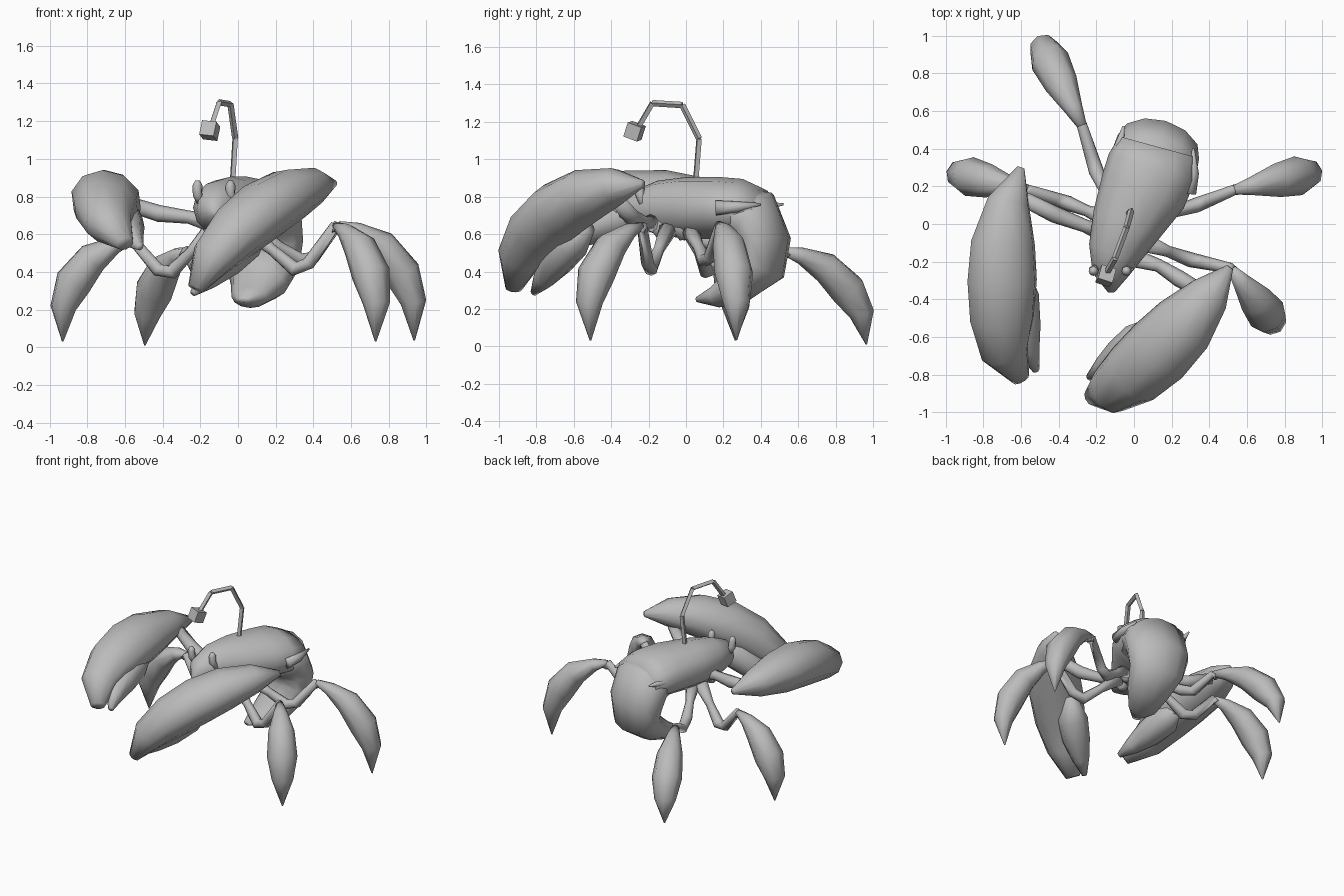
import bpy, bmesh, math
from mathutils import Vector

cube = bpy.data.objects.get("Cube")
if cube:
    bpy.data.objects.remove(cube, do_unlink=True)

grey = bpy.data.materials.new("shell grey")
grey.use_nodes = True
grey.diffuse_color = (0.5, 0.5, 0.5, 1)
grey.node_tree.nodes["Principled BSDF"].inputs["Base Color"].default_value = (0.5, 0.5, 0.5, 1)


def finish(name, bm, smooth=True):
    """Turn a bmesh into a coloured object."""
    bmesh.ops.recalc_face_normals(bm, faces=bm.faces)
    for f in bm.faces:
        f.smooth = smooth
    mesh = bpy.data.meshes.new(name)
    bm.to_mesh(mesh)
    bm.free()
    mesh.materials.append(grey)
    obj = bpy.data.objects.new(name, mesh)
    bpy.context.collection.objects.link(obj)
    return obj


def loft(name, points, widths, heights, side, sides=10, smooth=True):
    """Skin elliptical rings along a path; widths run along the side vector."""
    pts = [Vector(p) for p in points]
    bm = bmesh.new()
    rings = []
    for i, p in enumerate(pts):
        tangent = (pts[min(i + 1, len(pts) - 1)] - pts[max(i - 1, 0)]).normalized()
        lat = Vector(side)
        lat = (lat - tangent * lat.dot(tangent)).normalized()
        up = lat.cross(tangent)
        ring = []
        for k in range(sides):
            a = math.tau * k / sides
            ring.append(bm.verts.new(p + lat * math.cos(a) * widths[i] + up * math.sin(a) * heights[i]))
        rings.append(ring)
    for r, s in zip(rings, rings[1:]):
        for k in range(sides):
            n = (k + 1) % sides
            bm.faces.new((r[k], r[n], s[n], s[k]))
    bm.faces.new(rings[0])
    bm.faces.new(rings[-1])
    return finish(name, bm, smooth)


def tube(name, points, radii, sides=8, smooth=True):
    run = Vector(points[-1]) - Vector(points[0])
    side = Vector((-run.y, run.x, 0.02))
    return loft(name, points, radii, radii, side, sides, smooth)


# Carapace and the tail curled beneath it
across = (0.96, -0.28, 0)
loft("carapace",
     [(-.12, -.36, .71), (-.125, -.27, .73), (-.1, -.15, .74), (-.04, 0, .74),
      (.05, .18, .74), (.095, .3, .735), (.125, .41, .735)],
     [.02, .095, .145, .19, .235, .24, .21],
     [.02, .1, .145, .165, .165, .16, .11], across, 12)
loft("tail",
     [(.08, .2, .72), (.115, .36, .69), (.13, .41, .56), (.135, .4, .43),
      (.11, .285, .33), (.06, .16, .265), (.03, .06, .25)],
     [.2, .23, .225, .2, .155, .1, .03],
     [.13, .165, .145, .135, .1, .06, .015], across, 12)

# Pointed corners at the back edge of the shell
for name, s in (("right_shell_corner", -1), ("left_shell_corner", 1)):
    loft(name, [(.1 + s * .2, .22 - s * .06, .74), (.115 + s * .2, .33 - s * .06, .745),
                (.13 + s * .185, .46 - s * .06, .76)],
         [.03, .03, .006], [.04, .03, .006], across, 8)

# Eye stalks
for side, x in (("right", -.215), ("left", -.04)):
    tube(side + "_eye",
         [(x + .02, -.23, .76), (x, -.245, .81), (x, -.25, .86), (x, -.25, .885)],
         [.02, .026, .026, .012])

# Bent rod on the back, with a box hanging from its end
rod = [(-.03, .05, .86), (-.015, .07, 1.11), (-.04, -.02, 1.29),
       (-.1, -.18, 1.3), (-.14, -.25, 1.18)]
for i, (a, b) in enumerate(zip(rod, rod[1:])):
    tube("rod_segment_%d" % (i + 1), [a, b], [.017, .017], 4, False)
bm = bmesh.new()
bmesh.ops.create_cube(bm, size=.08)
box = finish("rod_box", bm, False)
box.location = (-.15, -.275, 1.15)
box.rotation_euler = (math.radians(-20), math.radians(6), math.radians(-18))

# Walking legs: a thin dipping limb, then an arched blade with a pointed foot
ARCH = [(0, 0, .025, .02), (.22, .05, .05, .045), (.53, .18, .09, .085),
        (.8, .42, .105, .1), (.96, .67, .075, .07), (1, 1, .004, .004)]


def leg(name, hip, bend, knee, foot, bulge):
    hip, bend, knee, foot = map(Vector, (hip, bend, knee, foot))
    elbow = bend.lerp(knee, .35) - Vector((0, 0, .05))
    tube(name + "_limb", [hip, hip.lerp(bend, .5), bend, elbow, knee, knee.lerp(foot, .05)],
         [.05, .03, .04, .036, .028, .03])
    flat = Vector((foot.x - knee.x, foot.y - knee.y, 0))
    path = [knee + flat * s + flat.normalized() * bulge * w * 10
            + Vector((0, 0, (foot.z - knee.z) * d)) for s, d, w, t in ARCH]
    loft(name + "_blade", path, [a[2] for a in ARCH], [a[3] for a in ARCH],
         (-flat.y, flat.x, 0), 8)


leg("front_left_leg", (.06, -.1, .62), (.3, -.19, .415), (.515, -.235, .645), (.73, -.51, .03), .03)
leg("back_left_leg", (.1, .03, .61), (.33, .1, .46), (.53, .18, .65), (.935, .27, .035), .018)
leg("front_right_leg", (-.15, .03, .61), (-.35, .11, .4), (-.56, .18, .57), (-.93, .265, .03), .018)
leg("back_right_leg", (-.1, .06, .6), (-.2, .28, .46), (-.275, .52, .51), (-.495, .965, .01), -.012)

# Pincers: arm, big curved claw and a smaller inner finger
CLAW_W = [.02, .115, .175, .19, .175, .13, .05]
CLAW_H = [.02, .1, .145, .16, .15, .115, .04]
FINGER = [.04, .105, .095, .06, .018]

tube("right_claw_arm", [(-.14, -.06, .66), (-.26, -.01, .69), (-.42, .05, .71), (-.58, .13, .76)],
     [.05, .035, .045, .04])
loft("right_claw",
     [(-.6, .3, .78), (-.665, .12, .795), (-.695, -.1, .795), (-.7, -.3, .78),
      (-.7, -.5, .735), (-.685, -.68, .655), (-.6, -.82, .55)],
     CLAW_W, CLAW_H, (1, .05, -.25))
loft("right_claw_finger",
     [(-.62, -.2, .72), (-.61, -.38, .68), (-.59, -.55, .63), (-.56, -.68, .58), (-.52, -.78, .53)],
     FINGER, FINGER, (1, 0, 0), 8)

tube("left_claw_arm", [(0, -.18, .66), (.13, -.22, .66), (.24, -.29, .69), (.36, -.36, .77)],
     [.05, .035, .045, .04])
loft("left_claw",
     [(.51, -.23, .87), (.4, -.375, .855), (.265, -.535, .805), (.13, -.675, .725),
      (-.005, -.795, .615), (-.13, -.885, .48), (-.225, -.92, .31)],
     CLAW_W, CLAW_H, (.7, -.7, .12))
loft("left_claw_finger",
     [(.13, -.52, .64), (.03, -.62, .55), (-.07, -.7, .45), (-.16, -.76, .36), (-.24, -.815, .285)],
     FINGER, FINGER, (.7, -.7, 0), 8)

# Small joints under the head and chest
for i, (x, y) in enumerate([(-.13, -.12), (0, -.13), (-.1, 0), (.05, -.02)]):
    tube("hip_joint_%d" % (i + 1), [(x, y, .7), (x, y, .62), (x, y + .01, .57)], [.06, .055, .025])
